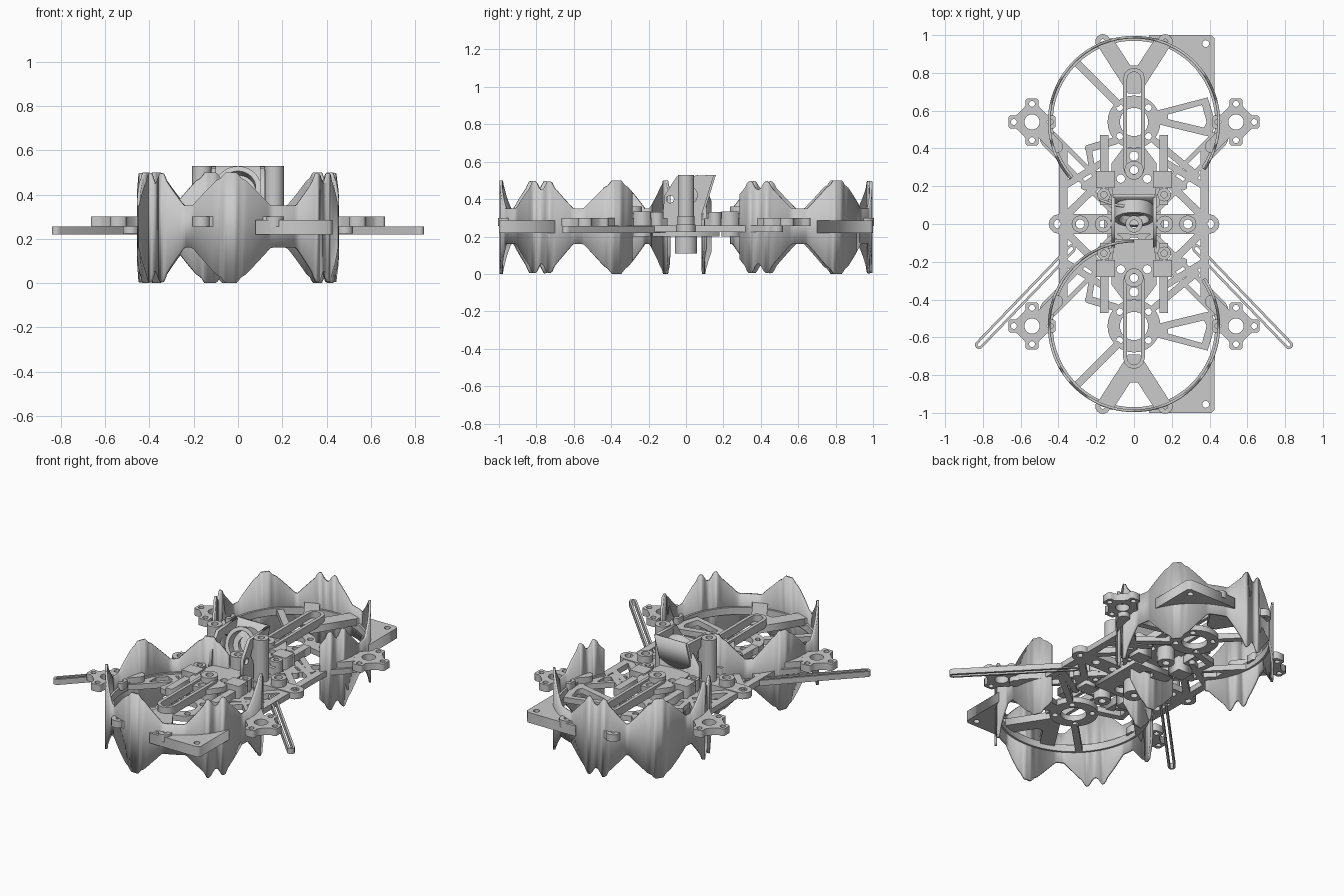
import bpy, bmesh, math
from math import sin, cos, pi, radians
from mathutils import Matrix

if "Cube" in bpy.data.objects:
    bpy.data.objects.remove(bpy.data.objects["Cube"])

SIDE = Matrix(((0, 0, 1, 0), (1, 0, 0, 0), (0, 1, 0, 0), (0, 0, 0, 1)))


def circle(x, y, r, n=24):
    return [(x + r * cos(2 * pi * i / n), y + r * sin(2 * pi * i / n)) for i in range(n)]


def capsule(p, q, w, n=6):
    a = math.atan2(q[1] - p[1], q[0] - p[0])
    ends = [(q, a - pi / 2), (p, a + pi / 2)]
    return [(c[0] + w * cos(s + pi * i / n), c[1] + w * sin(s + pi * i / n))
            for c, s in ends for i in range(n + 1)]


def plate(name, loops, z0, z1, matrix=None):
    """Extruded flat plate; the first loop is the outline, the others are holes."""
    cu = bpy.data.curves.new(name, 'CURVE')
    cu.dimensions = '2D'
    cu.fill_mode = 'BOTH'
    cu.extrude = (z1 - z0) / 2
    for pts in loops:
        sp = cu.splines.new('POLY')
        sp.points.add(len(pts) - 1)
        for p, co in zip(sp.points, pts):
            p.co = (co[0], co[1], 0, 1)
        sp.use_cyclic_u = True
    tmp = bpy.data.objects.new(name + "_curve", cu)
    bpy.context.collection.objects.link(tmp)
    me = bpy.data.meshes.new_from_object(tmp.evaluated_get(bpy.context.evaluated_depsgraph_get()))
    bpy.data.objects.remove(tmp)
    me.transform(Matrix.Translation((0, 0, (z0 + z1) / 2)))
    if matrix:
        me.transform(matrix)
    ob = bpy.data.objects.new(name, me)
    bpy.context.collection.objects.link(ob)
    return ob


def bar(name, p, q, w, z0, z1, slot=0):
    loops = [capsule(p, q, w)]
    if slot:
        loops.append(capsule(p, q, slot))
    return plate(name, loops, z0, z1)


def smooth(ob):
    bpy.ops.object.select_all(action='DESELECT')
    ob.select_set(True)
    bpy.context.view_layer.objects.active = ob
    bpy.ops.object.shade_smooth_by_angle(angle=radians(30))


# Jagged lobe profiles: (degrees from lobe centre, height share)
SINGLE = [(0, 1), (3.5, 1), (5.5, .84), (8.5, .76), (23, 0)]
TWIN = [(0, .66), (1.5, .68), (5, .98), (7.5, .96), (9.5, .74), (23, 0)]


def lobe_height(deg, lobes):
    best = 0
    for centre, prof in lobes:
        d = abs((deg - centre + 180) % 360 - 180)
        for (a, h), (b, k) in zip(prof, prof[1:]):
            if a <= d <= b:
                best = max(best, h + (k - h) * (d - a) / (b - a))
    return best


def guard(name, cy, start, end, lobes):
    bm = bmesh.new()
    prev = None
    steps = int((end - start) / 1.5)
    for i in range(steps + 1):
        deg = start + (end - start) * i / steps
        t = radians(deg)
        h = lobe_height(deg, lobes)
        col = [bm.verts.new((.456 * cos(t), cy + .456 * sin(t), z))
               for z in (.16 - .16 * h, .35 + .15 * h)]
        if prev:
            bm.faces.new((prev[0], col[0], col[1], prev[1]))
        prev = col
    me = bpy.data.meshes.new(name)
    bm.to_mesh(me)
    bm.free()
    ob = bpy.data.objects.new(name, me)
    bpy.context.collection.objects.link(ob)
    mod = ob.modifiers.new("thickness", 'SOLIDIFY')
    mod.thickness = .014
    mod.offset = -1
    smooth(ob)
    # Inner ledge following the guard
    n = 72
    arc = [radians(start + (end - start) * i / n) for i in range(n + 1)]
    loop = [(.448 * cos(t), cy + .448 * sin(t)) for t in arc]
    loop += [(.43 * cos(t), cy + .43 * sin(t)) for t in reversed(arc)]
    smooth(plate(name + "_ledge", [loop], .225, .27))


# Propeller guards
guard("front_guard", -.54, 90, 394,
      [(266, SINGLE), (214, TWIN), (329, TWIN), (382, SINGLE), (158, SINGLE), (106, SINGLE)])
guard("rear_guard", .54, -34, 222,
      [(98, TWIN), (145, SINGLE), (37, SINGLE), (-20, TWIN), (197, TWIN)])
guard("rear_guard_inner", .54, 246, 284, [(264, SINGLE)])

for sy, end in ((-1, "front"), (1, "rear")):
    # Corner plate outside the guard
    arc = [radians(20 + 60 * i / 24) for i in range(25)]
    outline = [(.455 * cos(t), sy * (.54 + .455 * sin(t))) for t in arc]
    outline += [(.08, sy), (.41, sy), (.427, sy * .983), (.427, sy * .69)]
    plate(end + "_corner_plate", [outline, circle(.38, sy * .955, .018)], .22, .285)
    # Rotor hub and its spokes
    hub = [circle(0, sy * .54, .14, 32), circle(0, sy * .54, .075)]
    hub += [circle(.108 * cos(a), sy * .54 + .108 * sin(a), .018, 12)
            for a in (pi / 4, 3 * pi / 4, 5 * pi / 4, 7 * pi / 4)]
    plate(end + "_hub", hub, .225, .26)
    bar(end + "_spoke_outer", (-.09, sy * .64), (-.30, sy * .85), .02, .225, .26)
    bar(end + "_spoke_inner", (-.1, sy * .44), (-.24, sy * .40), .02, .225, .26)
    bar(end + "_spoke_return", (-.24, sy * .40), (-.22, sy * .28), .016, .225, .26)
    plate(end + "_spoke_frame", [
        [(.12, sy * .60), (.39, sy * .67), (.43, sy * .54), (.41, sy * .46), (.12, sy * .53)],
        [(.18, sy * .58), (.36, sy * .63), (.385, sy * .54), (.37, sy * .51), (.18, sy * .555)]],
        .225, .26)
    bar(end + "_spoke_low", (.11, sy * .44), (.33, sy * .26), .018, .225, .26)
    # Raised slotted beam and forked brace
    bar(end + "_beam", (0, sy * .3), (0, sy * (.77 if sy > 0 else .71)), .057, .29, .34, .036)
    plate(end + "_brace", [[(-.03, sy * .69), (-.2, sy * .955), (-.115, sy * .985), (-.02, sy * .84),
                            (.02, sy * .84), (.115, sy * .985), (.2, sy * .955), (.03, sy * .69)]],
          .255, .30)
    # Electronics deck
    plate(end + "_deck", [
        [(-.1, sy * .08), (.1, sy * .08), (.12, sy * .2), (.12, sy * .32), (.06, sy * .40),
         (-.06, sy * .40), (-.12, sy * .32), (-.12, sy * .2)],
        circle(0, sy * .285, .022), circle(0, sy * .36, .024),
        circle(.07, sy * .24, .022), circle(-.07, sy * .24, .022)], .29, .325)
    plate(end + "_spacer", [circle(0, sy * .285, .05), circle(0, sy * .285, .022)], .20, .36)
    for sx, side in ((-1, "left"), (1, "right")):
        tag = f"{end}_{side}_"
        plate(tag + "brace_tab", [circle(sx * .165, sy * .965, .04),
                                  circle(sx * .165, sy * .965, .014, 12)], .255, .30)
        # Diagonal arm and motor mount
        bar(tag + "arm", (sx * .10, sy * .10), (sx * .45, sy * .45), .048, .225, .26, .024)
        bar(tag + "arm_web", (sx * .2, sy * .24), (sx * .26, sy * .2), .022, .225, .26)
        bar(tag + "arm_tip", (sx * .41, sy * .41), (sx * .485, sy * .485), .035, .225, .298)
        mx, my = sx * .54, sy * .54
        outline, holes = [], [circle(mx, my, .04)]
        for k in range(4):
            a = k * pi / 2
            for u, v in ((.072, -.045), (.09, -.033), (.112, -.036), (.125, -.026),
                         (.125, .026), (.112, .036), (.09, .033), (.072, .045)):
                outline.append((mx + u * cos(a) - v * sin(a), my + u * sin(a) + v * cos(a)))
            holes.append(circle(mx + .096 * cos(a), my + .096 * sin(a), .016, 12))
        plate(tag + "motor_mount", [outline] + holes, .255, .30)
        # Side rail half and its gusset
        bar(tag + "side_rail", (sx * .375, sy * .02), (sx * .375, sy * .40), .023, .225, .26)
        bar(tag + "gusset", (sx * .365, sy * .04), (sx * .2, sy * .2), .02, .225, .26)
        bar(tag + "cross_link", (sx * .16, sy * .33), (sx * .37, sy * .2), .018, .225, .26)
        # Stacked deck rails
        x0, x1 = sx * .135, sx * .18
        plate(tag + "deck_rail", [[(x0, sy * .1), (x1, sy * .1), (x1, sy * .47), (x0, sy * .47)]],
              .25, .30)
        plate(tag + "rail_block", [[(sx * .1, sy * .19), (sx * .2, sy * .19),
                                    (sx * .2, sy * .28), (sx * .1, sy * .28)]], .20, .335)
        plate(tag + "standoff", [circle(sx * .16, sy * .155, .035), circle(sx * .16, sy * .155, .017)],
              .225, .33)

# Central cross plate and core
plate("cross_plate", [capsule((-.4, 0), (.4, 0), .052)] +
      [circle(x, 0, .024, 16) for x in (-.4, -.285, -.16, 0, .16, .285, .4)], .225, .265)
plate("core_plate", [[(-.14, -.18), (.14, -.18), (.14, .18), (-.14, .18)],
                     circle(0, .11, .04), circle(0, -.11, .04), circle(0, 0, .024)], .2, .235)
plate("core_boss", [circle(0, 0, .06), circle(0, 0, .022)], .11, .26)
plate("core_collar", [circle(0, 0, .045), circle(0, 0, .022)], .26, .38)

for sx, side in ((-1, "left"), (1, "right")):
    # Antenna legs, mount posts and slanted camera cheeks
    bar(side + "_antenna_leg", (sx * .33, -.13), (sx * .82, -.64), .022, .22, .255, .009)
    plate(side + "_cross_boss", [circle(sx * .285, 0, .045), circle(sx * .285, 0, .024)], .225, .31)
    smooth(plate(side + "_camera_post", [circle(sx * .163, 0, .044), circle(sx * .163, 0, .02)],
                 .255, .53))
    plate(side + "_camera_cheek", [
        [(-.13, .25), (-.115, .42), (-.05, .52), (.15, .53), (.085, .32), (.085, .25)],
        circle(-.085, .4, .02), circle(.01, .42, .05)], sx * .11 - .01, sx * .11 + .01, SIDE)
    plate(side + "_cheek_link", [[(sx * .1, -.02), (sx * .16, -.02), (sx * .16, .02), (sx * .1, .02)]],
          .36, .51)

# Camera back wall and tilted lens barrel
plate("camera_back", [[(.075, .32), (.14, .53), (.16, .53), (.095, .32)]], -.11, .11, SIDE)
tilt = Matrix.Translation((0, .065, .415)) @ Matrix.Rotation(radians(68), 4, 'X')
smooth(plate("lens_barrel", [circle(0, 0, .104, 40), circle(0, 0, .08, 40)], -.03, .045, tilt))
smooth(plate("lens_seat", [circle(0, 0, .085, 40), circle(0, 0, .045, 32)], -.03, -.005, tilt))
